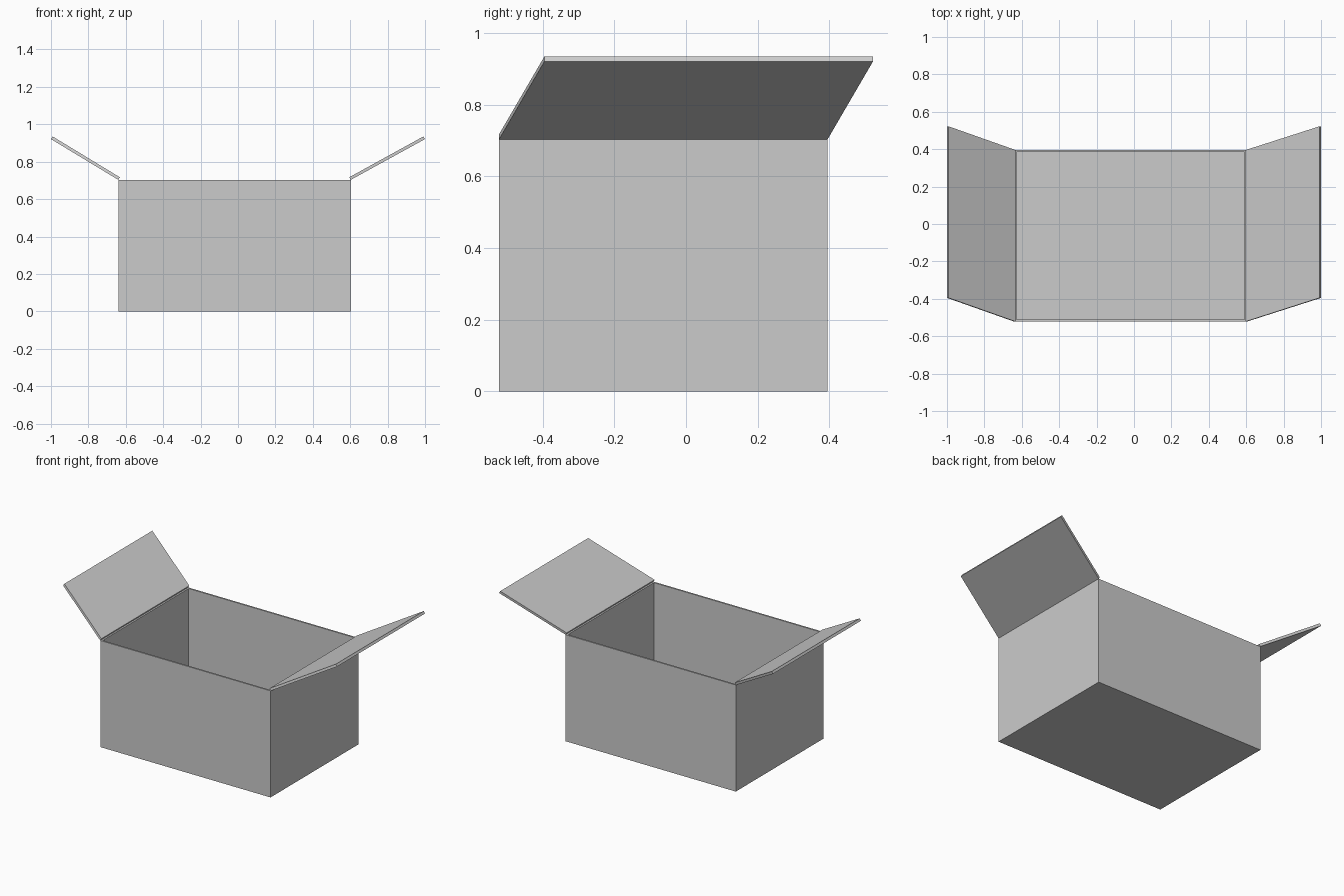
import bpy

if "Cube" in bpy.data.objects:
    bpy.data.objects.remove(bpy.data.objects["Cube"])

T = 0.011                      # cardboard thickness
X0, X1 = -0.64, 0.603          # box sides
Y0, Y1 = -0.522, 0.395         # box front and back
TOP = 0.703                    # rim height
SKEW = 0.127                   # sideways slant of the flaps

card = bpy.data.materials.new("grey cardboard")
card.diffuse_color = (0.6, 0.6, 0.6, 1)
card.use_nodes = True
card.node_tree.nodes["Principled BSDF"].inputs["Base Color"].default_value = card.diffuse_color


def make(name, verts, faces):
    mesh = bpy.data.meshes.new(name)
    mesh.from_pydata(verts, [], faces)
    mesh.materials.append(card)
    obj = bpy.data.objects.new(name, mesh)
    bpy.context.collection.objects.link(obj)
    return obj


def ring(x0, x1, y0, y1, z):
    return [(x0, y0, z), (x1, y0, z), (x1, y1, z), (x0, y1, z)]


# open box: outer shell, rim and inner shell as one closed skin
rings = (ring(X0, X1, Y0, Y1, 0) + ring(X0, X1, Y0, Y1, TOP)
         + ring(X0 + T, X1 - T, Y0 + T, Y1 - T, TOP)
         + ring(X0 + T, X1 - T, Y0 + T, Y1 - T, T))
faces = [(3, 2, 1, 0), (12, 13, 14, 15)]
for r in (0, 4, 8):
    for i in range(4):
        j = (i + 1) % 4
        faces.append((r + i, r + j, r + 4 + j, r + 4 + i))
make("box_body", rings, faces)


# side flaps: slanted sheets leaning outwards from the rim
def flap(name, hinge, tip, side):
    profile = [(hinge, TOP, 0), (tip, 0.921, SKEW),
               (tip - side * 0.009, 0.935, SKEW), (hinge - side * 0.008, TOP + 0.014, 0)]
    verts = [(x, y + s, z) for y in (Y0, Y1) for x, z, s in profile]
    faces = [(0, 1, 2, 3), (7, 6, 5, 4)]
    faces += [(i, i + 4, (i + 1) % 4 + 4, (i + 1) % 4) for i in range(4)]
    if side < 0:
        faces = [f[::-1] for f in faces]
    make(name, verts, faces)


flap("left_flap", X0, -1.0, -1)
flap("right_flap", X1, 1.0, 1)
